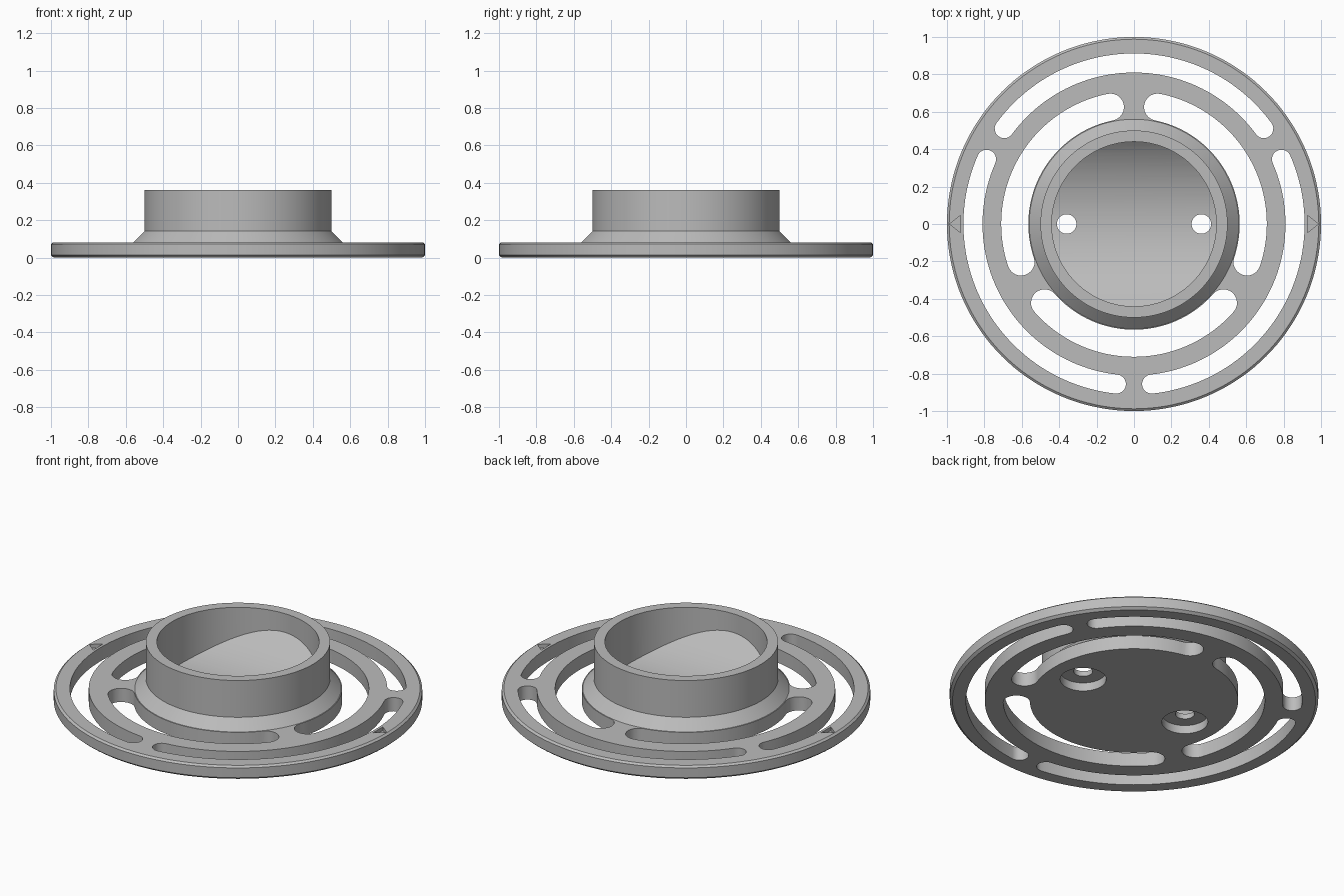
import bpy, bmesh
from math import sin, cos, radians, pi
from mathutils import Matrix

if "Cube" in bpy.data.objects:
    bpy.data.objects.remove(bpy.data.objects["Cube"], do_unlink=True)

grey = bpy.data.materials.new("plain grey")
grey.use_nodes = True
colour = (0.5, 0.5, 0.5, 1)
grey.diffuse_color = colour
grey.node_tree.nodes["Principled BSDF"].inputs["Base Color"].default_value = colour


def finish(name, bm):
    bmesh.ops.recalc_face_normals(bm, faces=bm.faces)
    mesh = bpy.data.meshes.new(name)
    bm.to_mesh(mesh)
    bm.free()
    mesh.materials.append(grey)
    ob = bpy.data.objects.new(name, mesh)
    bpy.context.collection.objects.link(ob)
    return ob


def lathe(name, profile, steps=144):
    """Solid of revolution; the profile starts and ends on the axis."""
    bm = bmesh.new()
    verts = [bm.verts.new((r, 0, z)) for r, z in profile]
    edges = [bm.edges.new(pair) for pair in zip(verts, verts[1:])]
    bmesh.ops.spin(bm, geom=verts + edges, axis=(0, 0, 1), cent=(0, 0, 0),
                   angle=2 * pi, steps=steps)
    bmesh.ops.remove_doubles(bm, verts=bm.verts, dist=1e-5)
    # Turn the triangle fans on the axis into single caps
    poles = [v for v in bm.verts if v.co.xy.length < 1e-4]
    bmesh.ops.dissolve_verts(bm, verts=poles)
    return finish(name, bm)


def prism(name, outline, z0, z1):
    bm = bmesh.new()
    face = bm.faces.new([bm.verts.new((x, y, z0)) for x, y in outline])
    out = bmesh.ops.extrude_face_region(bm, geom=[face])
    for v in out["geom"]:
        if isinstance(v, bmesh.types.BMVert):
            v.co.z = z1
    return finish(name, bm)


def cylinder(name, radius, depth, matrix, segments=48):
    bm = bmesh.new()
    bmesh.ops.create_cone(bm, cap_ends=True, segments=segments, radius1=radius,
                          radius2=radius, depth=depth, matrix=matrix)
    return finish(name, bm)


def boolean(target, tool, operation="DIFFERENCE"):
    mod = target.modifiers.new("cut", "BOOLEAN")
    mod.operation = operation
    mod.solver = "EXACT"
    mod.object = tool
    bpy.ops.object.select_all(action="DESELECT")
    bpy.context.view_layer.objects.active = target
    target.select_set(True)
    bpy.ops.object.modifier_apply(modifier=mod.name)
    bpy.data.objects.remove(tool, do_unlink=True)


def arc(cx, cy, r, a0, a1, n):
    return [(cx + r * cos(radians(a0 + (a1 - a0) * i / n)),
             cy + r * sin(radians(a0 + (a1 - a0) * i / n))) for i in range(n + 1)]


def slot(inner, outer, a0, a1):
    """Curved slot with round ends; the angles are the end-cap centres."""
    mid, cap = (inner + outer) / 2, (outer - inner) / 2
    pts = arc(0, 0, outer, a0, a1, 48)
    pts += arc(mid * cos(radians(a1)), mid * sin(radians(a1)), cap, a1, a1 + 180, 12)[1:]
    pts += arc(0, 0, inner, a1, a0, 48)[1:]
    pts += arc(mid * cos(radians(a0)), mid * sin(radians(a0)), cap, a0 + 180, a0 + 360, 12)[1:-1]
    return prism("slot_cutter", pts, -0.1, 0.2)


# Flange with chamfered rim, sloped foot and collar, as one solid
flange = lathe("flanged_collar", [
    (0, 0), (0.985, 0), (1, 0.013), (1, 0.072), (0.988, 0.082), (0.56, 0.082),
    (0.5, 0.142), (0.5, 0.362), (0, 0.362)])

# Collar bore with a trough-shaped floor running along x
bore = cylinder("bore_cutter", 0.44, 0.5, Matrix.Translation((0, 0, 0.25)), 144)
trough = cylinder("trough_cutter", 0.655, 2,
                  Matrix.Translation((0, 0, 0.735)) @ Matrix.Rotation(pi / 2, 4, "Y"), 192)
boolean(bore, trough, "INTERSECT")
boolean(flange, bore)

# Two rings of three slots, staggered
for k in range(3):
    boolean(flange, slot(0.81, 0.912, 36.3 + 120 * k, 143.7 + 120 * k))
    boolean(flange, slot(0.565, 0.71, -18.6 + 120 * k, 78.6 + 120 * k))

# Screw holes, counterbores underneath and engraved rim arrows
for s in (-1, 1):
    boolean(flange, cylinder("hole_cutter", 0.052, 0.6, Matrix.Translation((s * 0.36, 0, 0.1))))
    boolean(flange, cylinder("counterbore_cutter", 0.125, 0.2,
                             Matrix.Translation((s * 0.36, 0, -0.05))))
    boolean(flange, prism("arrow_cutter",
                          [(s * 0.927, -0.047), (s * 0.985, 0), (s * 0.927, 0.047)], 0.06, 0.15))

bpy.ops.object.shade_smooth_by_angle(angle=radians(25))
